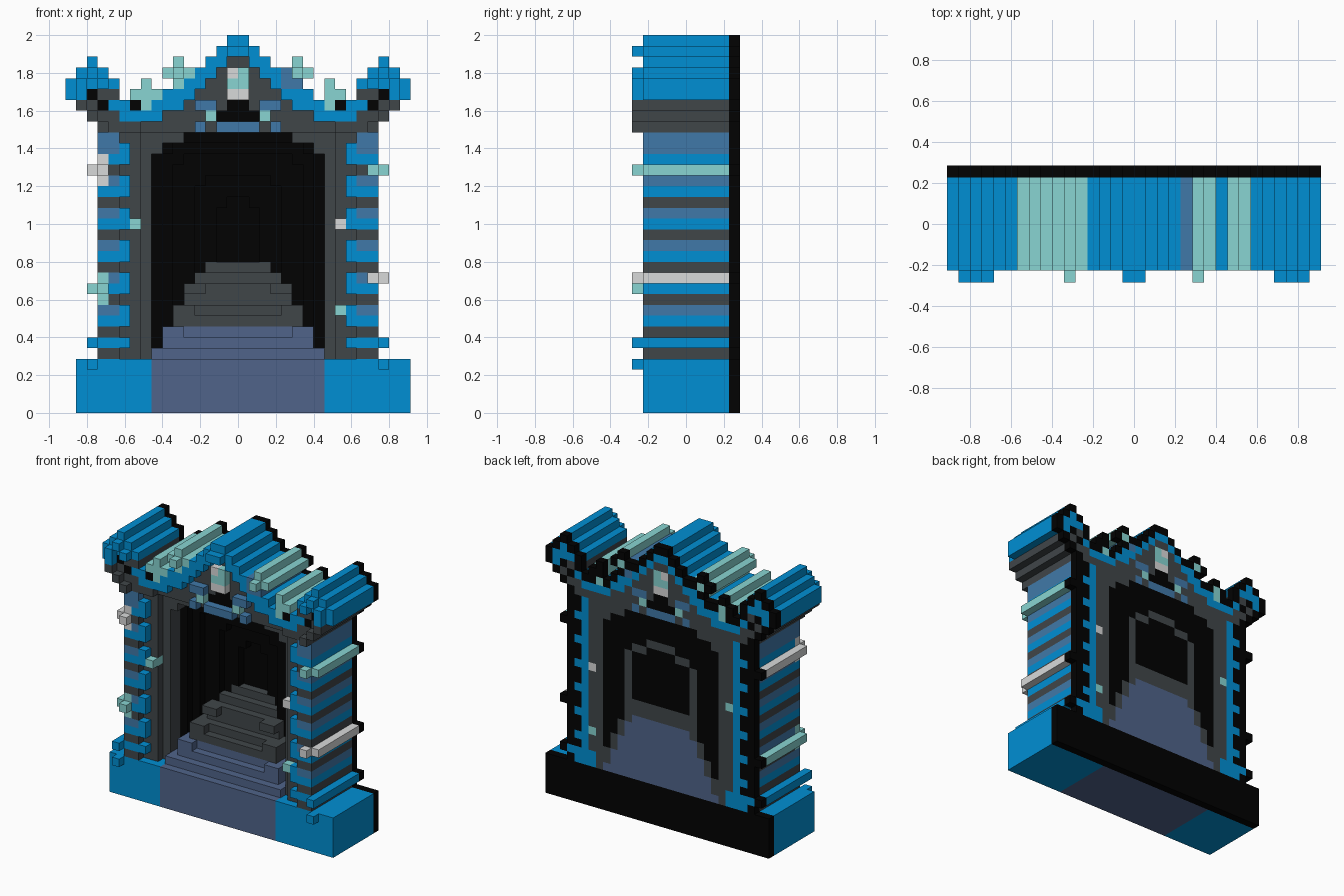
import bpy, bmesh

if "Cube" in bpy.data.objects:
    bpy.data.objects.remove(bpy.data.objects["Cube"], do_unlink=True)

S = 2 / 35  # size of one block
PALETTE = {"blue": "008FD4", "steel": "4079A9", "mint": "88D5D2", "pale_grey": "D9DADA",
           "charcoal": "404649", "slate": "50648A", "black": "020202"}
NAMES = list(PALETTE)


def linear(c):
    return c / 12.92 if c <= 0.04045 else ((c + 0.055) / 1.055) ** 2.4


MATS = []
for name, code in PALETTE.items():
    rgba = [linear(b / 255) for b in bytes.fromhex(code)] + [1]
    m = bpy.data.materials.new(name)
    m.use_nodes = True
    m.diffuse_color = rgba
    m.node_tree.nodes["Principled BSDF"].inputs["Base Color"].default_value = rgba
    MATS.append(m)

blocks = {}  # (column, depth, row) -> (part, colour)


def fill(part, colour, i0, i1, k0, k1, j0=1, j1=9, mirror=True):
    """Fill a box of blocks, and its mirror image across the middle."""
    for i in range(i0, i1):
        for k in range(k0, k1):
            for j in range(j0, j1):
                blocks[i, j, k] = (part, colour)
                if mirror:
                    blocks[31 - i, j, k] = (part, colour)


# Base with a slate middle
fill("base", "blue", 1, 32, 0, 5, mirror=False)
fill("base", "slate", 8, 16, 0, 5)

# Striped pillars with a toothed inner edge
for k in range(5, 26):
    colour = ("steel", "charcoal", "blue")[k % 3]
    if k == 5:
        colour = "charcoal"
    elif k == 6:
        colour = "blue"
    elif k == 25:
        colour = "steel"
    fill("pillars", colour, 3, 5, k, k + 1)
    tooth = k % 3 != 1 and k > 5
    fill("pillars", "blue" if tooth else "charcoal", 5, 6, k, k + 1, 1 if tooth else 2)

# Stepped inner frame
fill("frame", "charcoal", 6, 7, 5, 26, 2)
fill("frame", "charcoal", 7, 8, 5, 26, 3)
fill("frame", "charcoal", 8, 9, 24, 26, 3)
fill("frame", "charcoal", 9, 11, 25, 26, 3)

# Black passage that narrows with depth
for j, half, top in zip(range(5, 9), (7, 6, 4, 2), (25, 24, 22, 20)):
    fill("passage", "black", 8, 16 - half, 5, 26, j, j + 1)
    fill("passage", "black", 16 - half, 16, top, 26, j, j + 1)
    fill("passage", "black", 16 - half, 17 - half, top - 1, top, j, j + 1)

# Steps rising into the passage, some with raised ends
for n, half in enumerate((8, 7, 7, 6, 6, 5, 5, 4, 3)):
    colour = "slate" if n < 3 else "charcoal"
    depth = 2 + round(n * 0.75)
    fill("steps", colour, 16 - half, 16, 5 + n, 6 + n, depth)
    if n in (2, 4, 6):
        fill("steps", colour, 16 - half, 18 - half, 5 + n, 6 + n, depth - 1)

# Roof slopes: blue edge over a recessed charcoal gable
for i, top in zip(range(5, 16), (29, 29, 29, 29, 30, 30, 31, 32, 33, 34, 35)):
    fill("gable", "charcoal", i, i + 1, 26, top - 2, 2 if i > 6 else 1)
    fill("roof", "blue", i, i + 1, top - 2, top)
fill("roof", "blue", 15, 16, 33, 34, 0)

# Gable ornaments
fill("gable", "black", 14, 16, 26, 28, 2)
fill("gable", "black", 15, 16, 28, 29, 2)
fill("gable", "steel", 12, 14, 28, 29, 1)
fill("gable", "steel", 12, 13, 26, 27, 1)
fill("gable", "steel", 14, 16, 26, 27, 1)
fill("gable", "mint", 13, 14, 27, 28, 1)
fill("gable", "pale_grey", 15, 16, 29, 32, 1)
fill("gable", "mint", 15, 16, 30, 31, 1)
fill("gable", "mint", 16, 17, 31, 32, 1, mirror=False)

# Flared capitals with curled tops
for n in range(3):
    fill("capitals", "charcoal", 3 - n, 5, 26 + n, 27 + n)
fill("capitals", "blue", 4, 5, 28, 29)
fill("capitals", "blue", 0, 5, 29, 31)
fill("capitals", "blue", 1, 4, 31, 32)
fill("capitals", "blue", 2, 3, 32, 33)
fill("capitals", "charcoal", 3, 5, 29, 30)
fill("capitals", "black", 2, 3, 29, 30)
fill("capitals", "black", 3, 4, 28, 29)
fill("capitals", "charcoal", 3, 4, 26, 27, 0, 1)
fill("capitals", "charcoal", 2, 3, 27, 28, 0, 1)
fill("capitals", "charcoal", 1, 2, 28, 29, 0, 1)
fill("capitals", "blue", 1, 2, 29, 31, 0, 1)
fill("capitals", "blue", 2, 3, 31, 32, 0, 1)
fill("capitals", "blue", 3, 4, 30, 31, 0, 1)

# Little blocks at the pillar feet
fill("foot_blocks", "blue", 2, 3, 4, 5, 0, 1)
fill("foot_blocks", "blue", 2, 3, 6, 7, 0)

# Flower crosses on the roof
fill("roof_flowers", "mint", 6, 9, 29, 30)
fill("roof_flowers", "mint", 7, 8, 28, 31)
fill("roof_flowers", "black", 6, 7, 28, 29)
fill("roof_flowers", "mint", 9, 12, 31, 32)
fill("roof_flowers", "mint", 10, 11, 30, 33)
fill("roof_flowers", "mint", 10, 11, 31, 32, 0)
fill("roof", "steel", 20, 22, 30, 31, mirror=False)
fill("roof", "steel", 20, 21, 31, 32, mirror=False)
for j in range(1, 9):
    blocks.pop((23, j, 29), None)

# Flower crosses on the pillars: a bar reaching out and a cross on the front
for i, out, k, colour in ((3, 2, 22, "pale_grey"), (3, 2, 11, "mint"),
                          (28, 29, 22, "mint"), (28, 29, 12, "pale_grey")):
    fill("pillar_flowers", colour, out, out + 1, k, k + 1, mirror=False)
    fill("pillar_flowers", colour, i, i + 1, k, k + 1, 0, 9, mirror=False)
    if i == 3:
        fill("pillar_flowers", colour, i, i + 1, k - 1, k + 2, 1, 2, mirror=False)
for i, k, colour in ((6, 17, "mint"), (25, 17, "pale_grey"), (25, 9, "mint")):
    fill("frame_flowers", colour, i, i + 1, k, k + 1, mirror=False)

# Back panel: black outline, with a flat mosaic of the inner shape
outline = {(i, k) for i, j, k in blocks if 0 < j < 9}
outline |= {(i, k) for i in range(8, 24) for k in range(5, 26)}


def mosaic(i, k):
    """Colour of one tile of the back panel."""
    side = min(i, 31 - i)
    inner = all(n in outline for n in ((i - 1, k), (i + 1, k), (i, k - 1), (i, k + 1)))
    if k < 5 or not inner:
        return "black"
    if k <= 6 and side < 8:
        return "blue" if side < 7 else "charcoal"
    if side < 6 and k < 26:
        return "blue" if side == 5 or (side == 4 and k % 3 == 2) else "black"
    if side >= 8 and k < 26 and blocks.get((i, 3, k), ("",))[0] != "frame":
        half = 16 - side
        if k < 13:
            edge = 8 - (k - 5) / 2
            return "slate" if half <= edge else "charcoal" if half <= edge + 1 else "black"
        ring = (half == 5 and k < 21) or (half in (3, 4) and k == 21) or (half < 3 and k == 22)
        return "charcoal" if ring or (k < 15 and half < 6) else "black"
    for j in range(1, 9):
        if (i, j, k) in blocks:
            return blocks[i, j, k][1]
    return "black"


tiles = {c: mosaic(*c) for c in outline}
for i, k in outline:
    blocks[i, 9, k] = ("back_panel", "black")

# Skin every part with its exposed faces only
meshes = {part: bmesh.new() for part in {p for p, colour in blocks.values()}}
for cell, (part, colour) in blocks.items():
    bm = meshes[part]
    for axis in range(3):
        for side in (0, 1):
            near = list(cell)
            near[axis] += 2 * side - 1
            if tuple(near) in blocks:
                continue
            corners = []
            for u, v in ((0, 0), (1, 0), (1, 1), (0, 1)):
                p = list(cell)
                p[axis] += side
                p[(axis + 1) % 3] += u
                p[(axis + 2) % 3] += v
                corners.append(bm.verts.new(((p[0] - 16) * S, (p[1] - 5) * S, p[2] * S)))
            face = bm.faces.new(corners if side else corners[::-1])
            tiled = part == "back_panel" and axis == 1 and side
            face.material_index = NAMES.index(tiles[cell[0], cell[2]] if tiled else colour)

for part, bm in meshes.items():
    bmesh.ops.remove_doubles(bm, verts=bm.verts[:], dist=S / 100)
    mesh = bpy.data.meshes.new(part)
    bm.to_mesh(mesh)
    bm.free()
    for m in MATS:
        mesh.materials.append(m)
    bpy.context.collection.objects.link(bpy.data.objects.new(part, mesh))
